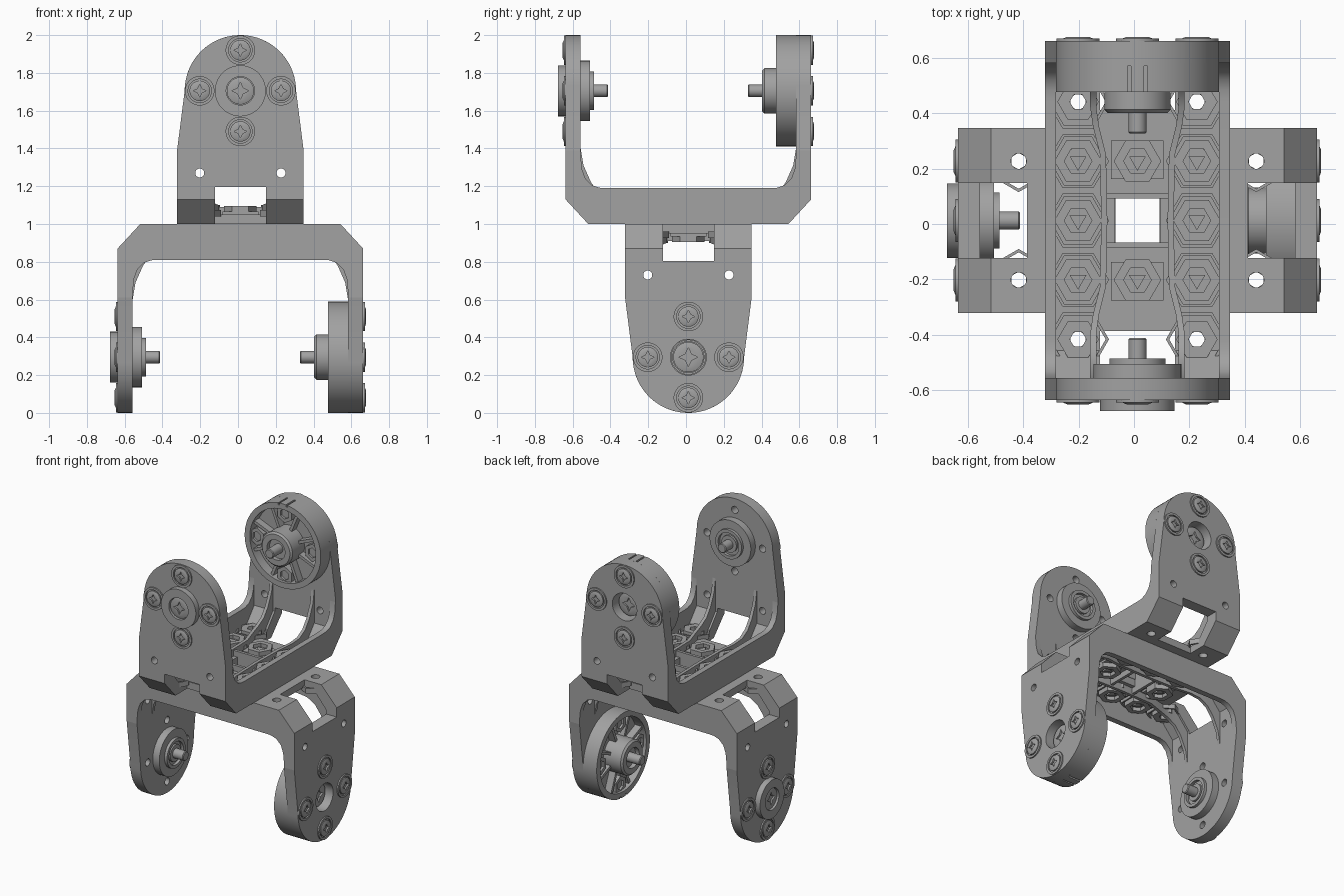
import bpy, bmesh, math
from mathutils import Matrix, Vector

cube = bpy.data.objects.get("Cube")
if cube:
    bpy.data.objects.remove(cube, do_unlink=True)

grey = bpy.data.materials.new("machined_grey")
grey.use_nodes = True
GREY = (0.36, 0.36, 0.36, 1)
grey.diffuse_color = GREY
grey.node_tree.nodes["Principled BSDF"].inputs["Base Color"].default_value = GREY

# Bracket frame: x runs across the fork, y across its width, z away from the joint
HUB = 0.705     # height of the pivot axis
OUT, INN = 0.65, 0.57
HALF = 0.335
parts = []


def place(axis, t, a, b):
    return {"x": (t, a, b), "y": (a, t, b), "z": (a, b, t)}[axis]


def finish(name, bm):
    bmesh.ops.remove_doubles(bm, verts=bm.verts, dist=1e-5)
    bmesh.ops.recalc_face_normals(bm, faces=bm.faces)
    mesh = bpy.data.meshes.new(name)
    bm.to_mesh(mesh)
    bm.free()
    mesh.materials.append(grey)
    ob = bpy.data.objects.new(name, mesh)
    bpy.context.collection.objects.link(ob)
    parts.append(ob)
    return ob


def prism(name, axis, pts, lo, hi):
    bm = bmesh.new()
    ends = [[bm.verts.new(place(axis, t, *p)) for p in pts] for t in (lo, hi)]
    bm.faces.new(ends[0])
    bm.faces.new(ends[1])
    for i in range(len(pts)):
        j = (i + 1) % len(pts)
        bm.faces.new((ends[0][i], ends[0][j], ends[1][j], ends[1][i]))
    return finish(name, bm)


def box(name, x, y, z):
    return prism(name, "z", [(x[0], y[0]), (x[1], y[0]), (x[1], y[1]), (x[0], y[1])], *z)


def turned(name, axis, centre, profile, n=40, closed=False):
    """Revolve (radius, position) points; closed makes a ring."""
    bm = bmesh.new()
    rows = []
    for r, t in profile:
        angles = [2 * math.pi * (k + 0.5) / n for k in range(n)]
        rows.append([bm.verts.new(place(axis, t, centre[0] + r * math.cos(a),
                                        centre[1] + r * math.sin(a))) for a in angles])
    pairs = list(zip(rows, rows[1:])) + ([(rows[-1], rows[0])] if closed else [])
    for p, q in pairs:
        for k in range(n):
            m = (k + 1) % n
            bm.faces.new((p[k], p[m], q[m], q[k]))
    if not closed:
        bm.faces.new(rows[0])
        bm.faces.new(rows[-1])
    return finish(name, bm)


def rod(name, axis, centre, r, lo, hi, n=32):
    return turned(name, axis, centre, [(r, lo), (r, hi)], n)


def ring(name, axis, centre, r_in, r_out, lo, hi, n=40):
    return turned(name, axis, centre, [(r_in, lo), (r_out, lo), (r_out, hi), (r_in, hi)], n, True)


def cut(target, cutters):
    for c in cutters:
        c.hide_render = True
        mod = target.modifiers.new("cut", "BOOLEAN")
        mod.operation, mod.solver, mod.object = "DIFFERENCE", "EXACT", c
    dg = bpy.context.evaluated_depsgraph_get()
    mesh = bpy.data.meshes.new_from_object(target.evaluated_get(dg))
    target.modifiers.clear()
    target.data = mesh
    for c in cutters:
        parts.remove(c)
        bpy.data.objects.remove(c, do_unlink=True)


def mirrored(pts):
    return pts + [(-x, z) for x, z in reversed(pts)]


# Folded skin: floor, chamfered corners and lower arms
outer = [(OUT, 0.39), (OUT, 0.13), (0.53, 0)]
inner = [(INN, 0.39), (INN, 0.17), (0.47, 0.05)]
skin = prism("bracket_skin", "y", mirrored(outer) + mirrored(inner)[::-1], -HALF, HALF)
cutters = [box("window", (-0.08, 0.08), (-0.083, 0.083), (-0.1, 0.2))]
for s in (-1, 1):
    cutters.append(box("cable_slot", sorted((s * 0.4, s * 0.8)), (-0.135, 0.135), (-0.1, 0.195)))
    for w in (-0.215, 0.215):
        cutters.append(rod("floor_hole", "z", (s * 0.43, w), 0.028, -0.1, 0.3, 20))
        cutters.append(rod("arm_hole", "x", (w, 0.27), 0.024, s * 0.4, s * 0.8, 20))
cut(skin, cutters)

# Side rims and inner ribs with curved corners
rim_top = [(INN, 0.36), (0.563, 0.29), (0.545, 0.24), (0.51, 0.205), (0.47, 0.192), (0.43, 0.19)]
rim = mirrored(rim_top) + mirrored(inner[1:])[::-1]
rib_path = [(INN, 0.16, 0.4), (0.555, 0.16, 0.31), (0.515, 0.16, 0.22), (0.47, 0.16, 0.16),
            (0.41, 0.16, 0.125), (0.34, 0.15, 0.11), (0.24, 0.125, 0.1), (0, 0.12, 0.1)]
for s in (-1, 1):
    prism("side_rim", "y", rim, *sorted((s * 0.295, s * HALF)))
    bm = bmesh.new()
    path = rib_path + [(-x, w, h) for x, w, h in rib_path[-2::-1]]
    loops = []
    for x, w, h in path:
        low = max(0.04, (abs(x) - 0.47) * 1.2 + 0.04)
        loops.append([bm.verts.new((x, s * y, z)) for y, z in
                      ((w - 0.011, low), (w + 0.011, low), (w + 0.011, h), (w - 0.011, h))])
    for p, q in zip(loops, loops[1:]):
        for k in range(4):
            bm.faces.new((p[k], p[(k + 1) % 4], q[(k + 1) % 4], q[k]))
    bm.faces.new(loops[0])
    bm.faces.new(loops[-1])
    finish("inner_rib", bm)
    # Pads and walls around the central window
    box("window_wall", sorted((s * 0.08, s * 0.1)), (-0.115, 0.115), (0.04, 0.09))
    box("nut_pad", sorted((s * 0.15, s * 0.29)), (-0.095, 0.095), (0.04, 0.065))

# Hexagonal nut seats on the floor
for u in (-0.43, -0.215, 0, 0.215, 0.43):
    for w in (-0.215, 0, 0.215):
        if w == 0 and abs(u) != 0.215:
            continue
        if w:
            ring("hex_wall", "z", (u, w), 0.1, 0.112, 0.04, 0.075, 6)
        if abs(u) < 0.4:
            ring("hex_nut", "z", (u, w), 0.05, 0.086, 0.04, 0.095, 6)
            rod("nut_screw", "z", (u, w), 0.05, 0.04, 0.07, 24)
            rod("screw_tip", "z", (u, w), 0.035, 0.065, 0.08, 3)
        else:
            ring("hole_collar", "z", (u, w), 0.03, 0.075, 0.04, 0.085, 6)

# Rounded upper arms
arc = [(0.295 * math.cos(math.radians(a)), HUB + 0.295 * math.sin(math.radians(a)))
       for a in range(0, 181, 6)]
arm_shape = [(HALF, 0.39)] + arc + [(-HALF, 0.39)]
SPOTS = [(0.215 * math.cos(k * math.pi / 2), HUB + 0.215 * math.sin(k * math.pi / 2)) for k in range(4)]
AXIS = (0, HUB)
idler_arm = prism("idler_arm", "x", arm_shape, -OUT, -INN)
cut(idler_arm, [rod("screw_hole", "x", p, 0.025, -0.8, -0.4, 20) for p in SPOTS])
drive_arm = prism("drive_arm", "x", arm_shape, INN, OUT)
cut(drive_arm, [rod("hub_hole", "x", AXIS, 0.095, 0.4, 0.8, 40)])


def cross_screw(name, p, r, base, top):
    """Domed head with a cross-shaped recess."""
    s = 1 if top > base else -1
    head = turned(name, "x", p, [(r, base), (r, top - s * 0.006), (r * 0.75, top)], 28)
    d = sorted((top - s * 0.012, top + s * 0.1))
    y, z = p
    a, b = r * 0.62, r * 0.2
    cut(head, [prism("cross_slot", "x", [(y + b, z + b), (y, z + a), (y - b, z + b), (y - a, z),
                                         (y - b, z - b), (y, z - a), (y + b, z - b), (y + a, z)], *d)])


# Screws with washers on both outer faces
for s in (-1, 1):
    for p in SPOTS:
        ring("washer", "x", p, 0.062, 0.078, *sorted((s * 0.64, s * 0.659)), 32)
        cross_screw("arm_screw", p, 0.054, s * 0.64, s * 0.665)

# Idler bearing: outer cap, inner flange and shaft
ring("idler_cap", "x", AXIS, 0.075, 0.135, -0.69, -0.64, 48)
cross_screw("idler_screw", AXIS, 0.072, -0.64, -0.682)
turned("idler_flange", "x", AXIS, [(0.16, -0.58), (0.16, -0.52), (0.12, -0.52)], 48)
ring("idler_collar", "x", AXIS, 0.08, 0.102, -0.53, -0.5)
ring("idler_bush", "x", AXIS, 0.03, 0.058, -0.53, -0.505)
turned("idler_shaft", "x", AXIS, [(0.033, -0.6), (0.033, -0.43), (0.028, -0.425)], 28)

# Drive disc: rim, spokes, nut seats and hub
rim_ring = ring("drive_rim", "x", AXIS, 0.255, 0.295, 0.465, INN, 60)
cut(rim_ring, [box("index_groove", (0.4, 0.56), (w - 0.006, w + 0.006), (0.985, 1.1)) for w in (-0.03, 0.03)])
ring("drive_back_plate", "x", AXIS, 0.095, 0.26, 0.535, INN, 48)
for k in range(8):
    a = math.radians(22.5 + 45 * k)
    d, n = Vector((math.cos(a), math.sin(a))), Vector((-math.sin(a), math.cos(a))) * 0.01
    c = Vector(AXIS)
    prism("drive_spoke", "x", [c + d * 0.11 + n, c + d * 0.26 + n, c + d * 0.26 - n, c + d * 0.11 - n], 0.485, INN)
for p in SPOTS:
    ring("drive_nut", "x", p, 0.035, 0.062, 0.485, 0.55, 6)
    rod("drive_nut_screw", "x", p, 0.035, 0.5, 0.55, 20)
turned("drive_hub", "x", AXIS, [(0.07, 0.44), (0.07, 0.39), (0.108, 0.39), (0.12, 0.402), (0.12, 0.54),
                                (0.09, 0.54), (0.09, 0.44)], 48, True)
rod("hub_web", "x", AXIS, 0.085, 0.42, 0.58, 40)
cross_screw("hub_screw", AXIS, 0.08, 0.575, 0.605)
turned("drive_shaft", "x", AXIS, [(0.028, 0.315), (0.033, 0.32), (0.033, 0.45)], 28)

# Smooth round surfaces, keep edges sharp
for ob in parts:
    ob.select_set(True)
bpy.context.view_layer.objects.active = parts[0]
bpy.ops.object.shade_smooth_by_angle(angle=math.radians(28))

# Two brackets back to back, the lower one inverted and turned a quarter
centre = Matrix.Translation((0.0125, 0.0125, 1.0))
for ob in parts:
    twin = ob.copy()
    twin.name = "lower_" + ob.name
    bpy.context.collection.objects.link(twin)
    twin.matrix_world = centre @ Matrix.Rotation(math.pi, 4, "X")
    ob.name = "upper_" + ob.name
    ob.matrix_world = centre @ Matrix.Rotation(math.pi / 2, 4, "Z")
